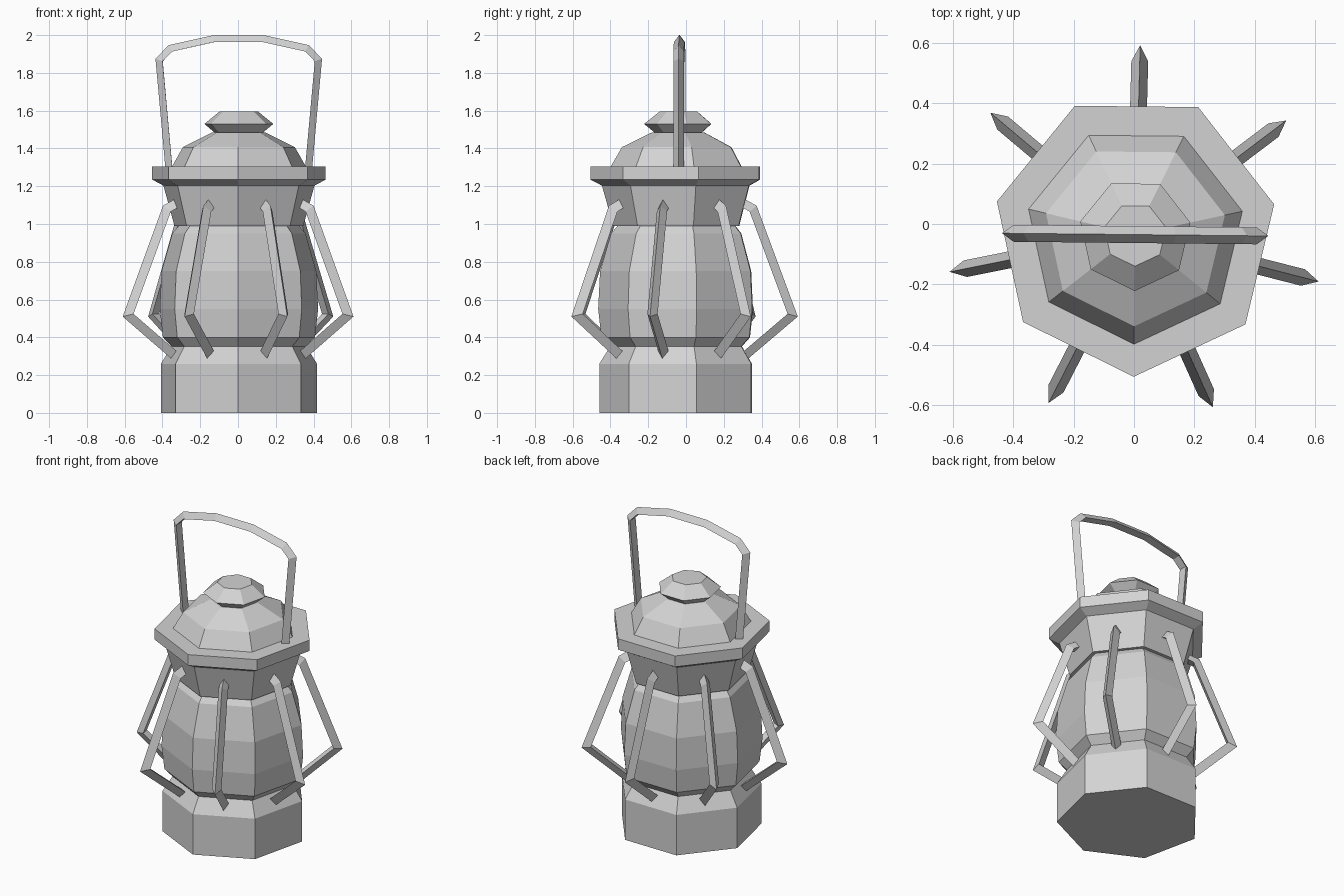
import bpy
import bmesh
from math import radians, cos, sin, pi
from mathutils import Vector, Matrix

SIDES = 7
CENTRE = Vector((0.004, -0.035, 0))
TWIST = radians(-0.6)

cube = bpy.data.objects.get("Cube")
if cube:
    bpy.data.objects.remove(cube, do_unlink=True)

grey = bpy.data.materials.new("grey_metal")
grey.use_nodes = True
grey.diffuse_color = (0.65, 0.65, 0.65, 1)
grey.node_tree.nodes["Principled BSDF"].inputs["Base Color"].default_value = (0.65, 0.65, 0.65, 1)


def finish(name, bm):
    bmesh.ops.recalc_face_normals(bm, faces=bm.faces)
    mesh = bpy.data.meshes.new(name)
    bm.to_mesh(mesh)
    bm.free()
    mesh.materials.append(grey)
    obj = bpy.data.objects.new(name, mesh)
    bpy.context.collection.objects.link(obj)


def skin(name, rings):
    """Join rings of points into a closed solid with flat end caps."""
    bm = bmesh.new()
    loops = [[bm.verts.new(p) for p in ring] for ring in rings]
    n = len(loops[0])
    for a, b in zip(loops, loops[1:]):
        for i in range(n):
            j = (i + 1) % n
            bm.faces.new((a[i], a[j], b[j], b[i]))
    bm.faces.new(loops[0])
    bm.faces.new(loops[-1])
    finish(name, bm)


def turned(name, profile):
    """Seven-sided turned part with one corner at the front."""
    angles = [-pi / 2 + TWIST + 2 * pi * i / SIDES for i in range(SIDES)]
    skin(name, [[CENTRE + Vector((r * cos(a), r * sin(a), z)) for a in angles]
                for r, z in profile])


def bar(name, path, angle, width, depth):
    """Three-sided bar along an upright (r, z) path, its ridge on the outside."""
    pts = [Vector(p) for p in path]
    steps = [(b - a).normalized() for a, b in zip(pts, pts[1:])]
    normals = [Vector((-s.y, s.x)) for s in steps]
    turn = Matrix.Rotation(angle, 3, 'Z')
    rings = []
    for p, n1, n2 in zip(pts, normals[:1] + normals, normals + normals[-1:]):
        mitre = (n1 + n2).normalized()
        inner = p + mitre * depth / mitre.dot(n1)
        ring = [(p.x, 0, p.y), (inner.x, width / 2, inner.y), (inner.x, -width / 2, inner.y)]
        rings.append([CENTRE + turn @ Vector(v) for v in ring])
    skin(name, rings)


# Body, from the ground up
turned("base", [(0.424, 0), (0.424, 0.26), (0.366, 0.352)])
turned("globe", [(0.366, 0.352), (0.413, 0.4), (0.43, 0.55), (0.42, 0.75),
                 (0.362, 0.95), (0.325, 0.993)])
turned("collar", [(0.35, 0.99), (0.41, 1.203), (0.471, 1.235), (0.471, 1.305)])
turned("dome", [(0.366, 1.3), (0.304, 1.407), (0.145, 1.485)])
turned("cap", [(0.13, 1.483), (0.187, 1.53), (0.105, 1.595)])

# Guard wires, one over each flat of the body
guard = [(0.356, 0.28), (0.627, 0.51), (0.409, 1.097), (0.34, 1.135)]
for i in range(SIDES):
    angle = pi / 2 + radians(-1.5) + 2 * pi * i / SIDES
    bar("guard_wire_%d" % (i + 1), guard, angle, width=0.056, depth=0.045)

# Carrying handle
half = [(0.388, 1.29), (0.441, 1.875), (0.371, 1.947), (0.133, 2.0)]
handle = half + [(-x, z) for x, z in reversed(half)]
bar("handle", handle, TWIST, width=0.056, depth=0.037)
